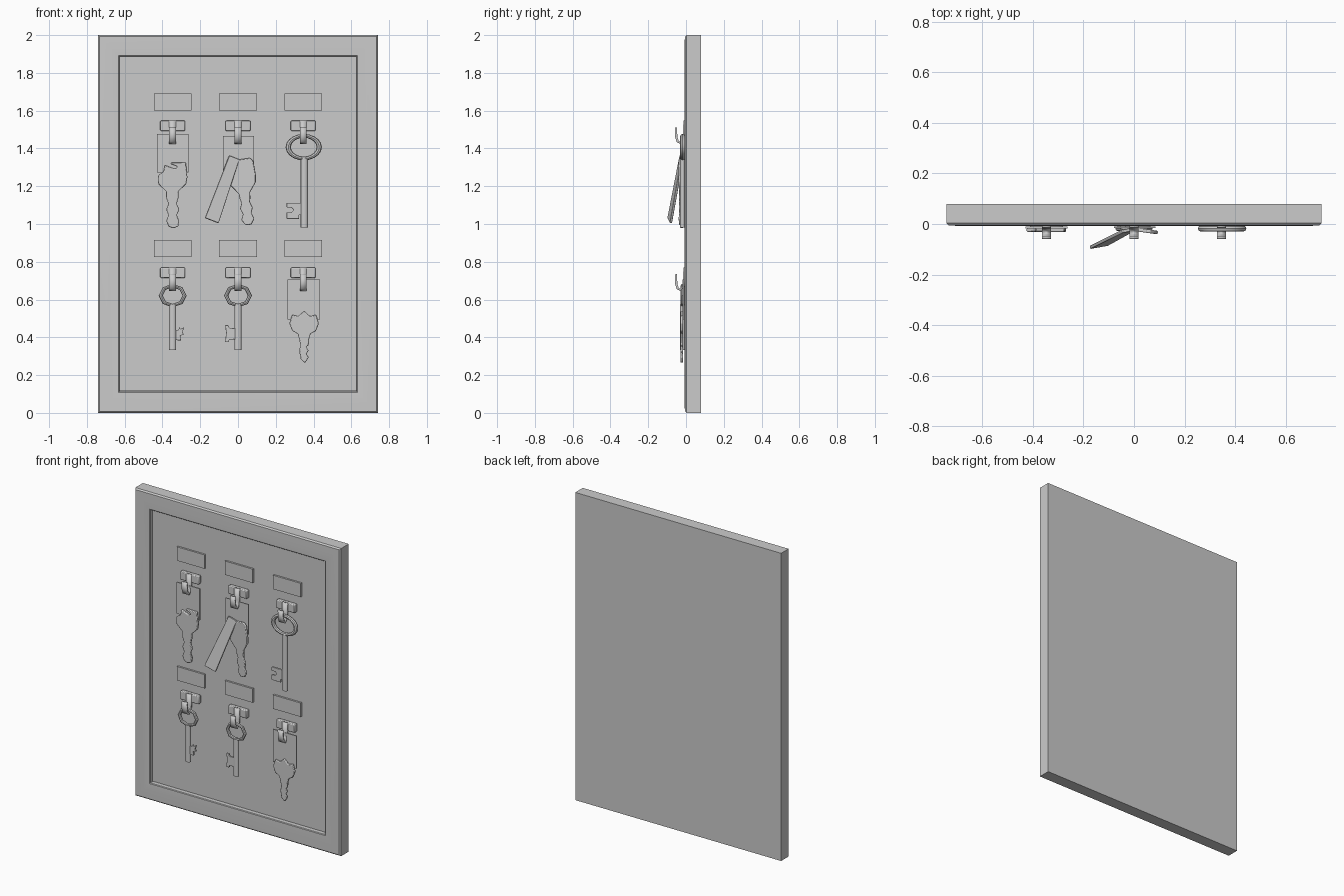
import bpy, bmesh, math

if "Cube" in bpy.data.objects:
    bpy.data.objects.remove(bpy.data.objects["Cube"])

C = 0.01  # outlines are drawn in hundredths: (x, distance below the origin)


def finish(name, bm, bevel=0.0):
    bmesh.ops.recalc_face_normals(bm, faces=bm.faces)
    me = bpy.data.meshes.new(name)
    bm.to_mesh(me)
    bm.free()
    ob = bpy.data.objects.new(name, me)
    bpy.context.collection.objects.link(ob)
    if bevel:
        m = ob.modifiers.new("bevel", 'BEVEL')
        m.width, m.segments, m.limit_method = bevel, 2, 'ANGLE'
    smooth(ob)
    return ob


def smooth(ob):
    bpy.ops.object.select_all(action='DESELECT')
    bpy.context.view_layer.objects.active = ob
    ob.select_set(True)
    bpy.ops.object.shade_smooth_by_angle(angle=math.radians(40))


def plate(name, pts, origin, thick, bevel=0.0, rot=(0, 0, 0)):
    """Flat outline in the XZ plane, centred in depth on the origin."""
    bm = bmesh.new()
    f = bm.faces.new([bm.verts.new((x * C, -thick / 2, -d * C)) for x, d in pts])
    ext = bmesh.ops.extrude_face_region(bm, geom=[f])
    vs = [g for g in ext["geom"] if isinstance(g, bmesh.types.BMVert)]
    bmesh.ops.translate(bm, verts=vs, vec=(0, thick, 0))
    ob = finish(name, bm, bevel)
    ob.location = origin
    ob.rotation_euler = [math.radians(a) for a in rot]
    return ob


def rect(x0, x1, d0, d1):
    return [(x0, d0), (x1, d0), (x1, d1), (x0, d1)]


def mirrored(half):
    return half + [(-x, d) for x, d in reversed(half) if x > 0]


# frame: nested rectangular loops from back to recess
bm = bmesh.new()
loops = []
for ins, y in [(0, .08), (0, .003), (.008, -.006), (.06, -.008), (.108, -.006), (.112, -.002), (.112, .03)]:
    x, z0, z1 = .74 - ins, ins, 2 - ins
    loops.append([bm.verts.new(p) for p in ((-x, y, z0), (x, y, z0), (x, y, z1), (-x, y, z1))])
for a, b in zip(loops, loops[1:]):
    for i in range(4):
        j = (i + 1) % 4
        bm.faces.new((a[i], a[j], b[j], b[i]))
bm.faces.new(loops[0])
finish("frame", bm)

# recessed backing panel
plate("backing_panel", rect(-63, 63, -189, -11.5), (0, .045, 0), .05)


def hook_set(x, z, tag):
    # name label, hook mount and bent hook strip
    plate("label_" + tag, rect(-10, 10, -14.5, -5.5), (x, .014, z), .012)
    plate("hook_mount_" + tag, rect(-6.6, 6.6, 0, 5.4), (x, .007, z), .028, .005)
    bm = bmesh.new()
    path = [(-.008, 0), (-.01, .07), (-.015, .1), (-.03, .117), (-.044, .11), (-.052, .085), (-.053, .035)]
    rows = [[bm.verts.new((s * .018, y, -d)) for s in (-1, 1)] for y, d in path]
    for a, b in zip(rows, rows[1:]):
        bm.faces.new((a[0], a[1], b[1], b[0]))
    ob = finish("hook_" + tag, bm)
    ob.location = (x, 0, z)
    m = ob.modifiers.new("thickness", 'SOLIDIFY')
    m.thickness, m.offset = .012, 0


def ring_key(tag, x, z, rx, rz, seg, minor, d_ring, d0, d1, bit):
    # old-style key: bow ring, round shaft, flat bit
    y = -.018
    bpy.ops.mesh.primitive_torus_add(major_segments=seg, minor_segments=8, major_radius=rx - minor,
                                     minor_radius=minor, location=(x, y, z - d_ring * C),
                                     rotation=(math.pi / 2, 0, 0))
    ob = bpy.context.object
    ob.name = "key_bow_" + tag
    ob.scale = (1, rz / rx, .9)
    smooth(ob)
    bpy.ops.mesh.primitive_cylinder_add(vertices=12, radius=.019, depth=(d1 - d0) * C,
                                        location=(x, y, z - (d0 + d1) / 2 * C))
    ob = bpy.context.object
    ob.name = "key_shaft_" + tag
    ob.scale = (1, .75, 1)
    smooth(ob)
    plate("key_bit_" + tag, bit, (x, y, z), .012, .002)


COLS, TOP, LOW = (-.346, 0, .345), 1.547, .769
for r, z in (("top", TOP), ("low", LOW)):
    for c, x in zip(("left", "middle", "right"), COLS):
        hook_set(x, z, r + "_" + c)

# card tags behind the modern keys
plate("tag_top_left", rect(-8.2, 8.3, 7, 27.5), (COLS[0], -.014, TOP), .008)
plate("tag_top_middle", rect(-8, 8.5, 8, 27.5), (0, -.012, TOP), .006)
plate("tag_low_right", rect(-8.2, 8.8, 6.3, 27.5), (COLS[2], -.014, LOW), .008)

# top left modern key with a slot in its head
plate("key_top_left", [
    (-7.8, 29), (-4.8, 27), (-4.2, 23.5), (1, 25.5), (2.4, 25), (2.2, 24), (-1, 23), (-.5, 22),
    (7, 22.2), (7.8, 30), (7.2, 33.5), (3, 37.5), (3, 41), (2.2, 44), (3.6, 47), (2.2, 50),
    (3.4, 53), (3, 56), (.3, 57), (-2.2, 56), (-3.4, 53), (-2.2, 50), (-3.4, 47), (-2.2, 44),
    (-3.4, 41), (-3.4, 37.5), (-7.6, 33.5)], (COLS[0], -.023, TOP), .016, .004)

# top middle tilted key and hanging fob strip
plate("key_top_middle", mirrored([
    (5.5, 0), (7, 2), (7.3, 9), (6.8, 13), (3, 18), (2.8, 21), (2.2, 23), (3.4, 26), (2.2, 29),
    (3.5, 32), (1.5, 35)]), (.01, -.022, TOP - .205), .014, .004, (0, -7.7, -8))
plate("fob_top_middle", [(-2.9, 0), (2.9, 0), (3.9, 36), (-3.9, 36)],
      (-.02, -.024, TOP - .195), .013, .003, (-6.5, 21, 10))

# low right key with a lobed head
plate("key_low_right", mirrored([
    (0, 23), (3, 25.7), (6.3, 25), (7.8, 29.5), (6.3, 33.5), (3.4, 35), (2.6, 38)]
    )[:7] + [(2.4, 41), (1.2, 42), (2.4, 44), (1.2, 45.5), (2.4, 47.5), (.5, 50.5), (-1.8, 48.5),
    (-2.6, 44), (-2, 41), (-2.6, 38), (-3.4, 35), (-6.3, 33.5), (-7.8, 29.5), (-6.3, 25), (-3, 25.7)],
    (COLS[2] + .005, -.023, LOW), .014, .004)

# the three ring keys
ring_key("top_right", COLS[2] + .003, TOP, .096, .07, 20, .014, 14, 20, 56.5, [
    (-1, 43.5), (-9, 43.5), (-9, 46), (-6.5, 46), (-5.3, 47.2), (-6.5, 48.5), (-9, 48.5),
    (-9, 52), (-2.5, 52), (-2.5, 50), (-1, 50)])
ring_key("low_left", COLS[0], LOW, .074, .062, 8, .011, 14.8, 19.5, 43.5, [
    (1, 33), (3, 33), (3.6, 31.5), (4.2, 32.5), (6.2, 31.5), (5.2, 34), (6, 35.5), (4, 36),
    (4.4, 38.5), (2.5, 38.5), (1, 37.5)])
ring_key("low_middle", COLS[1], LOW, .074, .062, 8, .011, 14.8, 19.5, 43.5, [
    (-1, 32), (-4.5, 32), (-5, 30.5), (-6.8, 30.5), (-6.3, 34.5), (-6.8, 39.5), (-5, 39.5),
    (-4.5, 38), (-1, 38)])
for name, dx in (("key_shaft_top_right", .003),):
    bpy.data.objects[name].location.x += dx
